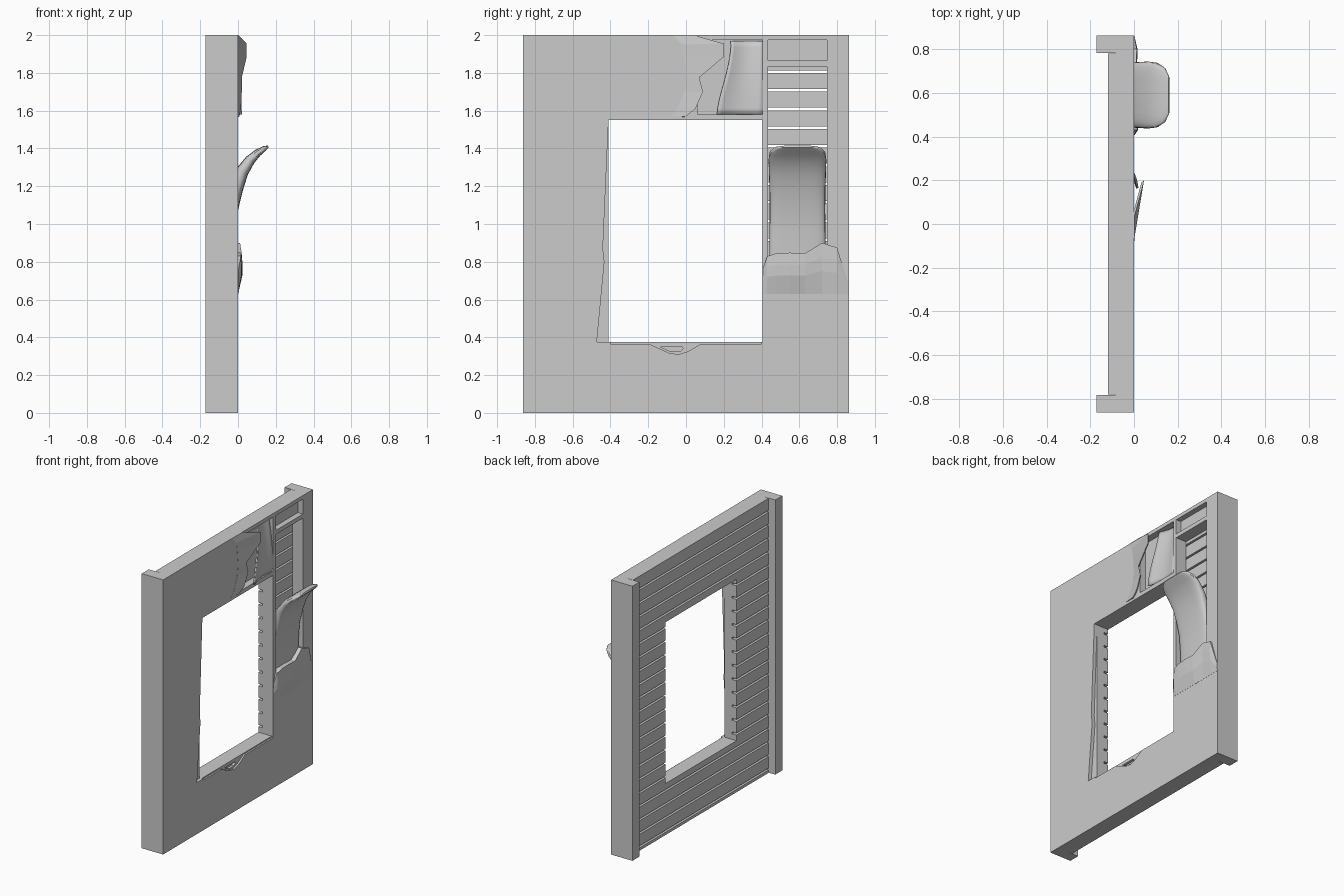
import bpy, bmesh, math
from mathutils import Vector

cube = bpy.data.objects.get("Cube")
if cube:
    bpy.data.objects.remove(cube)

grey = bpy.data.materials.new("plain_grey")
grey.use_nodes = True
GREY = (0.6, 0.6, 0.6, 1)
grey.diffuse_color = GREY
grey.node_tree.nodes["Principled BSDF"].inputs["Base Color"].default_value = GREY


def finish(name, bm, smooth=False):
    bmesh.ops.recalc_face_normals(bm, faces=bm.faces)
    mesh = bpy.data.meshes.new(name)
    bm.to_mesh(mesh)
    bm.free()
    mesh.materials.append(grey)
    ob = bpy.data.objects.new(name, mesh)
    bpy.context.collection.objects.link(ob)
    if smooth:
        bpy.ops.object.select_all(action='DESELECT')
        ob.select_set(True)
        bpy.context.view_layer.objects.active = ob
        bpy.ops.object.shade_smooth_by_angle(angle=math.radians(40))
    return ob


def add_box(bm, x, y, z):
    vs = bmesh.ops.create_cube(bm, size=1)["verts"]
    for v in vs:
        v.co = [(a + b) / 2 + c * (b - a) for (a, b), c in zip((x, y, z), v.co)]


def loft(bm, rings, cap=True):
    rows = [[bm.verts.new(p) for p in r] for r in rings]
    n = len(rows[0])
    for a, b in zip(rows, rows[1:]):
        for i in range(n):
            j = (i + 1) % n
            bm.faces.new((a[i], a[j], b[j], b[i]))
    if cap:
        bm.faces.new(rows[0])
        bm.faces.new(rows[-1])


def sheet(bm, rows):
    grid = [[bm.verts.new(p) for p in r] for r in rows]
    for a, b in zip(grid, grid[1:]):
        for i in range(len(a) - 1):
            bm.faces.new((a[i], a[i + 1], b[i + 1], b[i]))


def cut(target, cutter):
    cutter.hide_render = True
    cutter.hide_set(True)
    mod = target.modifiers.new("cut", 'BOOLEAN')
    mod.object = cutter
    mod.solver = 'EXACT'


def box_cutter(name, x, y, z):
    bm = bmesh.new()
    add_box(bm, x, y, z)
    return finish(name, bm)


def chip_cutter(name, outline, depth):
    bm = bmesh.new()
    loft(bm, [[(x, y, z) for y, z in outline] for x in (-depth, 0.02)])
    return finish(name, bm)


# Plastered wall and the slats behind it
MID = -0.085
wall_bm = bmesh.new()
add_box(wall_bm, (MID, 0), (-0.862, 0.862), (0, 2))
wall = finish("plaster_wall", wall_bm)

bm = bmesh.new()
PITCH, GAP = 0.0988, 0.014
top = 2.0
for i in range(21):
    z_top = top if i == 0 else 1.905 - (i - 1) * PITCH - GAP / 2
    z_low = max(0, 1.905 - i * PITCH + GAP / 2)
    if z_top > z_low:
        add_box(bm, (-0.12, MID), (-0.78, 0.78), (z_low, z_top))
slats = finish("back_slats", bm)

bm = bmesh.new()
for side in (-1, 1):
    add_box(bm, (-0.172, MID), sorted((side * 0.782, side * 0.862)), (0, 2))
finish("end_posts", bm)

# Openings
window = box_cutter("window_cutter", (-0.3, 0.2), (-0.41, 0.405), (0.375, 1.55))
cut(wall, window)
cut(slats, window)
cut(wall, box_cutter("side_bay_cutter", (-0.1, 0.1), (0.435, 0.747), (0.78, 1.835)))
cut(wall, box_cutter("top_bay_cutter", (-0.04, 0.1), (0.435, 0.747), (1.865, 1.973)))
cut(wall, box_cutter("torn_bay_cutter", (-0.05, 0.1), (0.06, 0.405), (1.58, 1.973)))

# Broken plaster around the window
cut(wall, chip_cutter("jamb_chip_cutter", [
    (-0.40, 1.55), (-0.41, 1.55), (-0.44, 0.87), (-0.432, 0.8),
    (-0.472, 0.375), (-0.40, 0.375)], 0.025))
cut(wall, chip_cutter("sill_chip_cutter", [
    (-0.4, 0.38), (-0.4, 0.366), (-0.19, 0.363), (-0.09, 0.317), (-0.04, 0.31),
    (0.01, 0.325), (0.08, 0.366), (0.4, 0.366), (0.4, 0.38)], 0.012))
cut(wall, chip_cutter("sill_hole_cutter", [
    (-0.14, 0.35), (-0.02, 0.35), (-0.015, 0.34), (-0.03, 0.325), (-0.08, 0.325)], 0.03))

# Padding tongue that leans out of the side bay: x, z, half thickness, half width
stations = [(-0.045, 0.76, 0.03, 0.15), (-0.042, 0.95, 0.03, 0.148), (-0.035, 1.08, 0.036, 0.147),
            (-0.012, 1.19, 0.04, 0.148), (0.02, 1.275, 0.035, 0.151), (0.065, 1.34, 0.027, 0.153),
            (0.105, 1.377, 0.02, 0.148), (0.14, 1.4, 0.014, 0.125), (0.16, 1.41, 0.006, 0.085)]
rings = []
for i, (x, z, th, wide) in enumerate(stations):
    a, b = stations[max(i - 1, 0)], stations[min(i + 1, len(stations) - 1)]
    t = Vector((b[0] - a[0], 0, b[1] - a[1])).normalized()
    nrm = Vector((t.z, 0, -t.x))
    ring = []
    for k in range(24):
        ang = math.tau * k / 24
        c, s = math.cos(ang), math.sin(ang)
        off_y = wide * math.copysign(abs(c) ** 0.5, c)
        off_n = th * math.copysign(abs(s) ** 0.6, s)
        ring.append(Vector((x, 0.59 + off_y, z)) + nrm * off_n)
    rings.append(ring)
bm = bmesh.new()
loft(bm, rings)
finish("padding_tongue", bm, True)

# Cracked plaster lump below the bay: y, edge height, edge x
crest = [(0.407, 0.76, 0.003), (0.43, 0.83, 0.018), (0.48, 0.845, 0.022), (0.55, 0.848, 0.024),
         (0.63, 0.845, 0.024), (0.72, 0.9, 0.014), (0.8, 0.875, 0.016), (0.86, 0.68, 0.002)]
bm = bmesh.new()
loft(bm, [[(-0.03, y, 0.63), (0.001, y, 0.63), (x * 0.95, y, 0.63 + (z - 0.63) * 0.45),
           (x, y, 0.63 + (z - 0.63) * 0.72), (x * 0.8, y, z), (-0.03, y, z)]
          for y, z, x in crest])
finish("plaster_lump", bm)

# Curled padding in the torn bay
bm = bmesh.new()
rows = []
for i in range(13):
    v = i / 12
    z = 1.58 + 0.39 * v
    left = 0.165 + 0.075 * math.sin(v * math.pi / 2) ** 1.5
    row = []
    for j in range(11):
        u = j / 10
        x = 0.02 * (1 - u) - 0.02 * math.sin(u * math.pi) - 0.035 * v ** 2
        row.append((x, left + (0.405 - left) * u, z))
    rows.append(row)
sheet(bm, rows)
pad = finish("torn_padding", bm, True)
pad.modifiers.new("thickness", 'SOLIDIFY').thickness = 0.01

# Plaster flap peeling off beside the torn bay: hinge points, then free edge
hinge = [(-0.07, 2.0), (-0.02, 1.95), (-0.01, 1.88), (0.0, 1.78), (-0.01, 1.7), (-0.04, 1.62), (-0.08, 1.57)]
edge = [(0.003, 0.04, 2.0), (0.046, 0.2, 1.955), (0.046, 0.2, 1.885), (0.02, 0.07, 1.775),
        (0.02, 0.09, 1.7), (0.016, 0.05, 1.61), (0.008, 0.0, 1.57)]
bm = bmesh.new()
loft(bm, [[(0.001, y, z), e, (e[0] - 0.012, e[1] - 0.01, e[2] - 0.004 * (i > 0)), (-0.012, y, z)]
          for i, ((y, z), e) in enumerate(zip(hinge, edge))])
finish("peeling_flap", bm)
